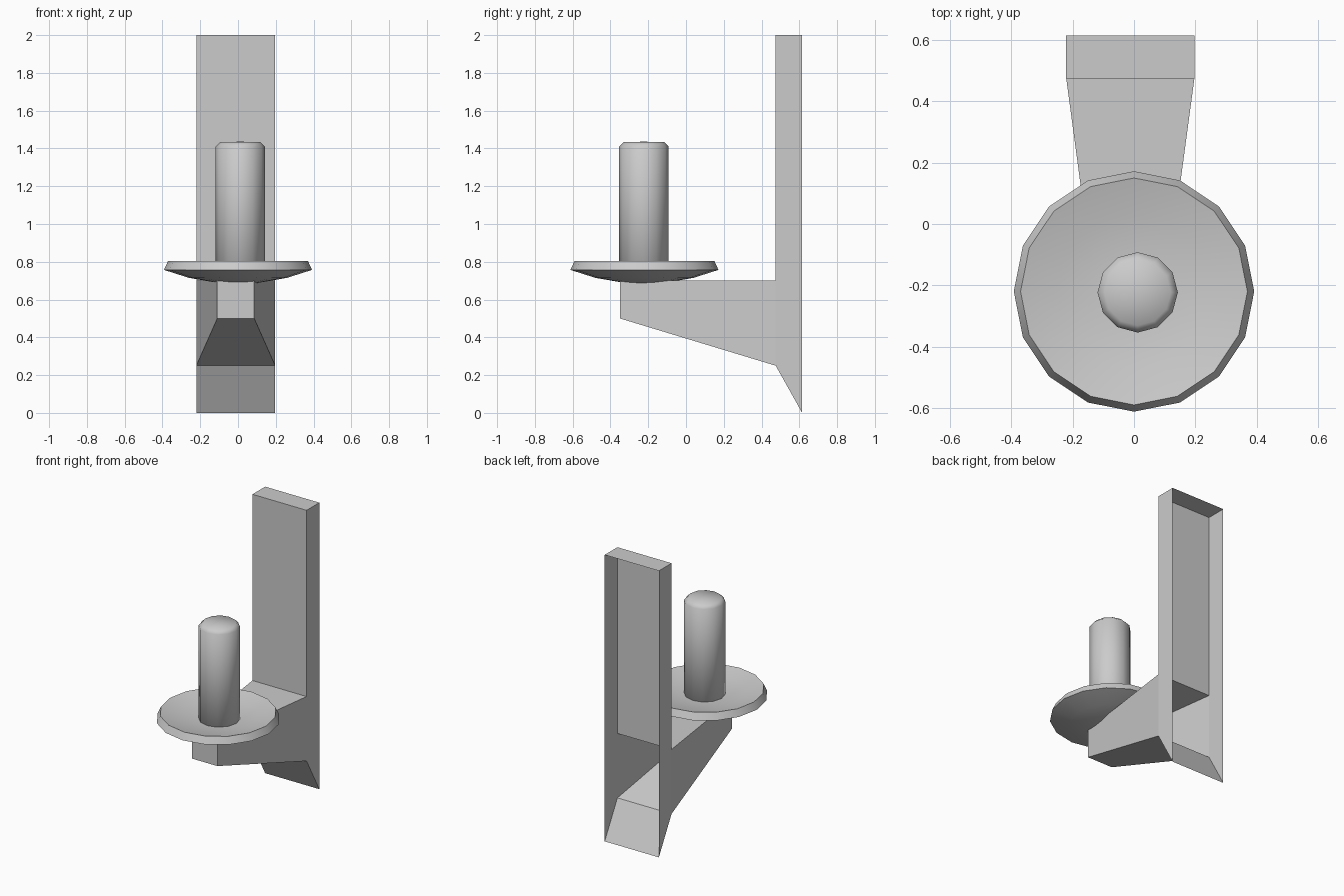
import bpy, bmesh, math

if "Cube" in bpy.data.objects:
    bpy.data.objects.remove(bpy.data.objects["Cube"])


def finish(bm, name, smooth_angle=None):
    me = bpy.data.meshes.new(name)
    bm.to_mesh(me)
    bm.free()
    ob = bpy.data.objects.new(name, me)
    bpy.context.collection.objects.link(ob)
    if smooth_angle:
        bpy.ops.object.select_all(action='DESELECT')
        ob.select_set(True)
        bpy.context.view_layer.objects.active = ob
        bpy.ops.object.shade_smooth_by_angle(angle=math.radians(smooth_angle))
    return ob


def lathe(name, profile, sides, centre, smooth_angle):
    """Revolve a (radius, z) profile that starts and ends on the axis."""
    bm = bmesh.new()
    cx, cy = centre
    rings = []
    for r, z in profile:
        count = sides if r > 0 else 1
        rings.append([bm.verts.new((cx + r * math.cos(math.tau * i / sides),
                                    cy + r * math.sin(math.tau * i / sides), z))
                      for i in range(count)])
    for a, b in zip(rings, rings[1:]):
        for i in range(sides):
            j = (i + 1) % sides
            quad = [a[i % len(a)], a[j % len(a)], b[j % len(b)], b[i % len(b)]]
            bm.faces.new(list(dict.fromkeys(quad)))
    bmesh.ops.recalc_face_normals(bm, faces=bm.faces)
    return finish(bm, name, smooth_angle)


# Wall bracket: hollow shell, open at the back, with a tapering arm
# Side outline as (y, z, half width), from back bottom round to the front
outline = [(0.615, 0.0, 0.209), (0.615, 2.0, 0.209), (0.475, 2.0, 0.209),
           (0.475, 0.70, 0.209), (-0.35, 0.70, 0.098), (-0.35, 0.50, 0.098),
           (0.475, 0.25, 0.209)]
bm = bmesh.new()
left, right = [[bm.verts.new((s * w - 0.012, y, z)) for y, z, w in outline]
               for s in (-1, 1)]
for side in (left, right):
    bm.faces.new([side[i] for i in (0, 1, 2, 3, 6)])
    bm.faces.new([side[i] for i in (3, 4, 5, 6)])
bands = []
for i in range(len(outline)):
    j = (i + 1) % len(outline)
    bands.append(bm.faces.new((left[i], left[j], right[j], right[i])))
bmesh.ops.recalc_face_normals(bm, faces=bm.faces)
bmesh.ops.delete(bm, geom=[bands[0]], context='FACES_ONLY')
finish(bm, "wall_bracket")

# Shallow drip dish with a hollowed top
lathe("drip_dish",
      [(0, 0.687), (0.11, 0.689), (0.26, 0.715), (0.392, 0.757),
       (0.37, 0.805), (0.25, 0.775), (0.12, 0.762), (0, 0.76)],
      16, (0, -0.22), 30)

# Candle with a softened top edge
lathe("candle",
      [(0, 0.682), (0.07, 0.682), (0.131, 0.72), (0.131, 1.41),
       (0.108, 1.433), (0, 1.436)],
      12, (0.012, -0.223), 60)
